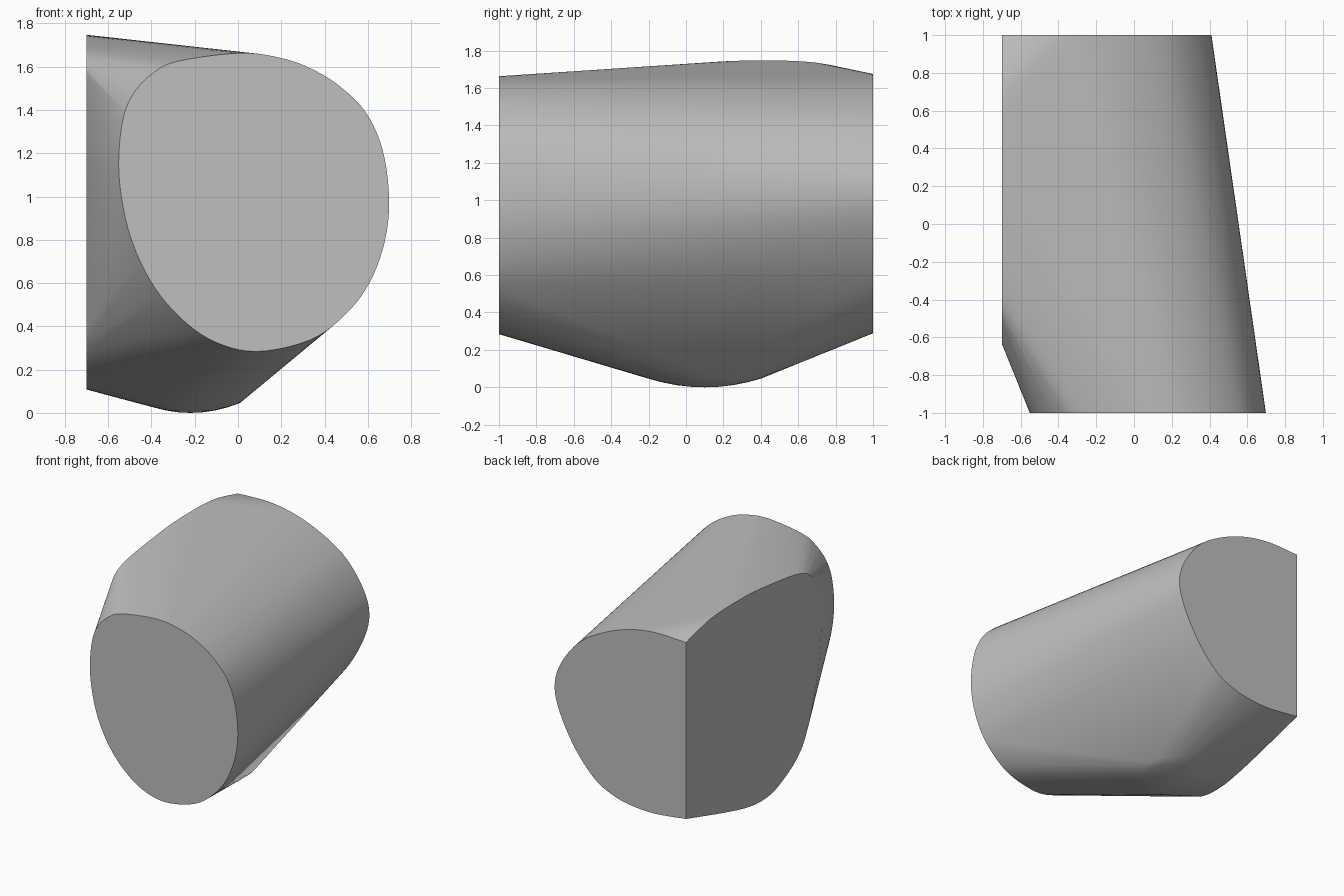
import bpy
import bmesh
import math
from mathutils import Vector

default_cube = bpy.data.objects.get("Cube")
if default_cube:
    bpy.data.objects.remove(default_cube, do_unlink=True)


def smooth_path(points, closed, steps=5):
    """Resample a 2D outline as a Catmull-Rom curve."""
    count = len(points)

    def at(i):
        index = i % count if closed else min(max(i, 0), count - 1)
        return Vector(points[index])

    result = []
    for i in range(count if closed else count - 1):
        a, b, c, d = (at(i + k) for k in (-1, 0, 1, 2))
        for s in range(steps):
            t = s / steps
            result.append(0.5 * (2 * b + (c - a) * t
                                 + (2 * a - 5 * b + 4 * c - d) * t ** 2
                                 + (3 * b - a - 3 * c + d) * t ** 3))
    if not closed:
        result.append(at(count - 1))
    return result


# Rounded front end, as x and z
front_outline = [
    (-.55, 1.1), (-.537, 1.33), (-.49, 1.465), (-.4, 1.565), (-.28, 1.625),
    (.01, 1.663), (.2, 1.64), (.34, 1.59), (.47, 1.51), (.59, 1.39),
    (.667, 1.22), (.698, 1), (.68, .8), (.61, .605), (.495, .453),
    (.333, .337), (.09, .284), (-.106, .328), (-.27, .443), (-.407, .614),
    (-.505, .84)]

# Back end, as x and z, from the top corner to the bottom corner
back_outline = [
    (-.7, 1.667), (-.44, 1.674), (-.21, 1.636), (.02, 1.545), (.216, 1.415),
    (.36, 1.22), (.41, 1.04), (.365, .845), (.235, .605), (.065, .414),
    (-.1, .33), (-.25, .298), (-.44, .29), (-.7, .32)]

# Flat side end, as y and z, between the same two corners
side_outline = [
    (1, 1.667), (.7, 1.735), (.35, 1.747), (.04, 1.728), (-.4, 1.66),
    (-.55, 1.53), (-.625, 1.25), (-.625, 1.05), (-.56, .7), (-.4, .33),
    (-.13, .15), (.1, .108), (.4, .155), (1, .32)]

# Collect the three ends
points = [Vector((x, -1, z)) for x, z in smooth_path(front_outline, True)]
points += [Vector((x, 1, z)) for x, z in smooth_path(back_outline, False)]
points += [Vector((-.7, y, z)) for y, z in smooth_path(side_outline, False)]

# Shallow rounded belly where the ends meet underneath
segments = 24
for ring in range(5):
    radius = ring / 4
    for i in range(segments):
        angle = math.tau * i / segments
        points.append(Vector((-.22 + .23 * radius * math.cos(angle),
                              .1 + .3 * radius * math.sin(angle),
                              .046 * radius ** 2)))

# Stretch one skin around everything
bm = bmesh.new()
for point in points:
    bm.verts.new(point)
bmesh.ops.remove_doubles(bm, verts=bm.verts[:], dist=.001)
hull = bmesh.ops.convex_hull(bm, input=bm.verts[:], use_existing_faces=False)
loose = [v for v in bm.verts if not v.link_faces]
bmesh.ops.delete(bm, geom=loose, context="VERTS")

# Merge the flat ends into single faces
bmesh.ops.dissolve_limit(bm, angle_limit=math.radians(.2),
                         verts=bm.verts[:], edges=bm.edges[:])
bmesh.ops.recalc_face_normals(bm, faces=bm.faces[:])
mesh = bpy.data.meshes.new("rounded_body")
bm.to_mesh(mesh)
bm.free()

body = bpy.data.objects.new("rounded_body", mesh)
bpy.context.collection.objects.link(body)

# Plain grey surface
colour = (.52, .52, .52, 1)
grey = bpy.data.materials.new("plain_grey")
grey.use_nodes = True
grey.diffuse_color = colour
for node in grey.node_tree.nodes:
    if node.type == "BSDF_PRINCIPLED":
        node.inputs["Base Color"].default_value = colour
mesh.materials.append(grey)

# Smooth sides with crisp flat ends
bpy.ops.object.select_all(action="DESELECT")
body.select_set(True)
bpy.context.view_layer.objects.active = body
bpy.ops.object.shade_smooth_by_angle(angle=math.radians(30))
